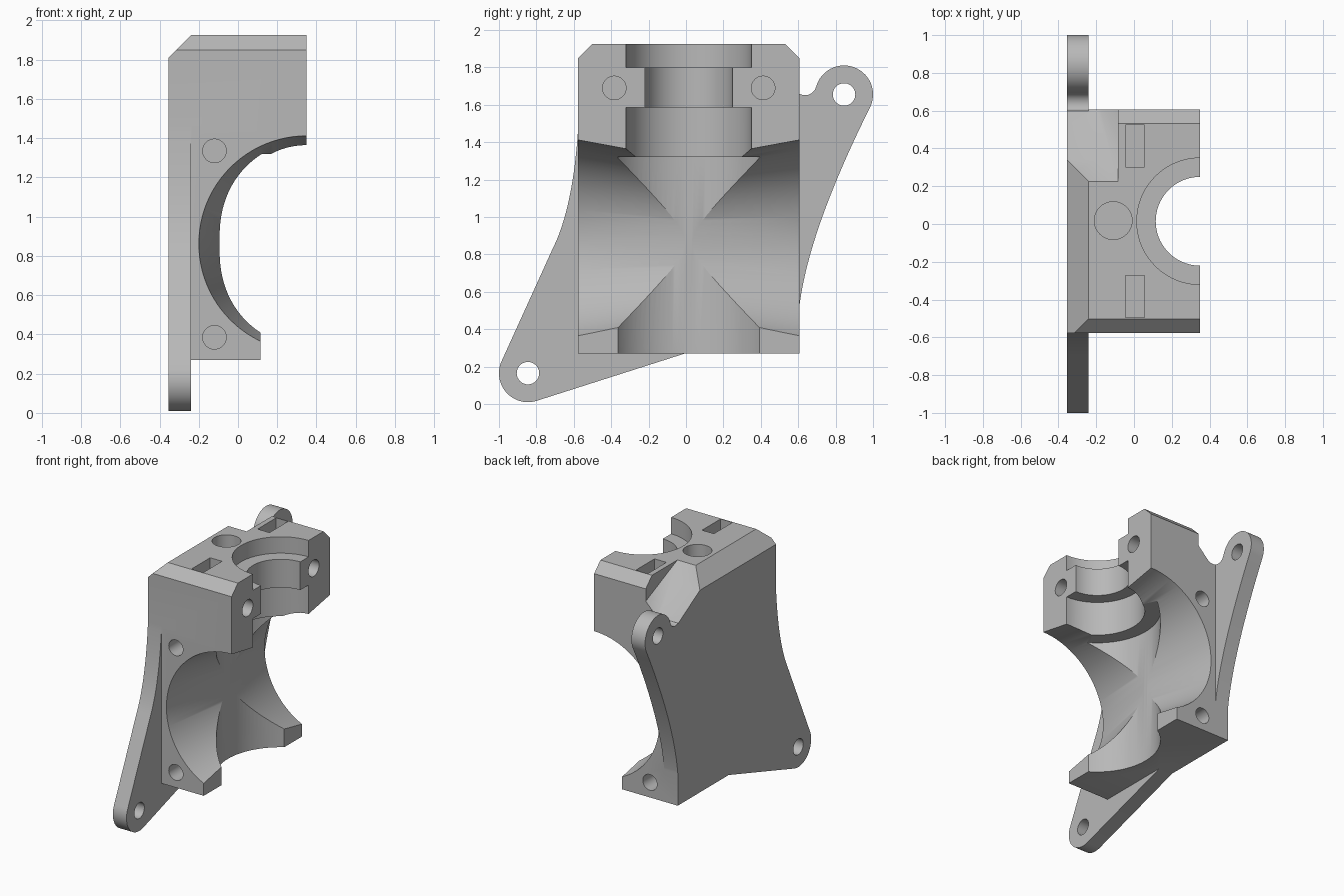
import bpy, bmesh
from math import radians, cos, sin, pi
from mathutils import Matrix, Vector

cube = bpy.data.objects.get("Cube")
if cube:
    bpy.data.objects.remove(cube, do_unlink=True)

grey = bpy.data.materials.new("plain_grey")
grey.use_nodes = True
grey.diffuse_color = (0.48, 0.48, 0.48, 1)
grey.node_tree.nodes["Principled BSDF"].inputs["Base Color"].default_value = (0.48, 0.48, 0.48, 1)

BACK, FRONT, TOP = -0.355, 0.35, 1.925      # body limits in x and z
MID, HALF = 0.0145, 0.5915                  # body centre and half width in y
BORE_Z = 0.862                              # height of the cross bore


def finish(name, bm):
    bmesh.ops.recalc_face_normals(bm, faces=bm.faces)
    mesh = bpy.data.meshes.new(name)
    bm.to_mesh(mesh)
    bm.free()
    mesh.materials.append(grey)
    obj = bpy.data.objects.new(name, mesh)
    bpy.context.collection.objects.link(obj)
    return obj


def prism(name, points, direction):
    """Extrude a closed 3D outline along a vector."""
    bm = bmesh.new()
    face = bm.faces.new([bm.verts.new(p) for p in points])
    new = bmesh.ops.extrude_face_region(bm, geom=[face])["geom"]
    moved = [v for v in new if isinstance(v, bmesh.types.BMVert)]
    bmesh.ops.translate(bm, verts=moved, vec=direction)
    return finish(name, bm)


def hull(name, points):
    bm = bmesh.new()
    for p in points:
        bm.verts.new(p)
    bmesh.ops.convex_hull(bm, input=bm.verts)
    return finish(name, bm)


def box(name, xs, ys, zs):
    return hull(name, [(x, y, z) for x in xs for y in ys for z in zs])


def lathe(name, profile, origin, axis):
    """Spin (radius, distance along axis) pairs about an axis."""
    axis, out = Vector(axis), Vector((1, 0, 0))
    bm = bmesh.new()
    verts = [bm.verts.new(Vector(origin) + out * r + axis * h) for r, h in profile]
    edges = [bm.edges.new(pair) for pair in zip(verts, verts[1:])]
    bmesh.ops.spin(bm, geom=verts + edges, cent=origin, axis=axis, angle=2 * pi, steps=96)
    bmesh.ops.remove_doubles(bm, verts=bm.verts, dist=0.0002)
    return finish(name, bm)


def rod(name, start, end, radius):
    """Cylinder between two points."""
    a, b = Vector(start), Vector(end)
    turn = (b - a).to_track_quat('Z', 'Y').to_matrix().to_4x4()
    bm = bmesh.new()
    bmesh.ops.create_cone(bm, cap_ends=True, segments=40, radius1=radius, radius2=radius,
                          depth=(b - a).length, matrix=Matrix.Translation((a + b) / 2) @ turn)
    return finish(name, bm)


def combine(target, other, operation):
    mod = target.modifiers.new("shape", 'BOOLEAN')
    mod.operation, mod.solver, mod.object = operation, 'EXACT', other
    bpy.context.view_layer.objects.active = target
    bpy.ops.object.modifier_apply(modifier=mod.name)
    bpy.data.objects.remove(other, do_unlink=True)


def arc(center, radius, start, end, steps):
    angles = [radians(start + (end - start) * i / steps) for i in range(steps + 1)]
    return [(center[0] + radius * cos(a), center[1] + radius * sin(a)) for a in angles]


def bend(a, b, c, steps=20):
    """Quadratic curve from a to c, pulled towards b."""
    a, b, c = Vector(a), Vector(b), Vector(c)
    ts = [i / steps for i in range(steps + 1)]
    return [tuple(a * (1 - t) ** 2 + b * 2 * t * (1 - t) + c * t * t) for t in ts]


# Main body: side profile with a short foot and a sloped top back edge
profile = [(BACK, 0.27), (0.115, 0.27), (0.115, BORE_Z), (FRONT, BORE_Z),
           (FRONT, TOP), (-0.24, TOP), (BACK, 1.81)]
body = prism("bracket_body", [(x, MID - HALF, z) for x, z in profile], (0, 2 * HALF, 0))

cutters = []

# Chamfers along both top side edges
for s in (-1, 1):
    section = [(HALF + 0.1, TOP - 0.175), (HALF - 0.175, TOP + 0.1), (HALF + 0.1, TOP + 0.1)]
    section[0] = (HALF + 0.1, TOP - 0.175)
    cutters.append(prism("edge_chamfer", [(-1, MID + s * y, z) for y, z in section], (2, 0, 0)))

# Waisted cross bore and stepped upright bore
waist, flare, reach = 0.441, 0.184, 0.75
wide = waist + flare * reach
cutters.append(lathe("cross_bore", [(0, -reach), (wide, -reach), (waist, 0), (wide, reach), (0, reach)],
                     (FRONT, MID, BORE_Z), (0, 1, 0)))
steps = [(0, 0.1), (0.445, 0.1), (0.445, 1.32), (0.335, 1.32), (0.335, 1.585),
         (0.235, 1.585), (0.235, 1.8), (0.335, 1.8), (0.335, 2.1), (0, 2.1)]
cutters.append(lathe("upright_bore", steps, (FRONT, MID, 0), (0, 0, 1)))

# Clamp screw holes, nut pockets and side screw holes
for s in (-1, 1):
    y = MID + s * 0.398
    cutters.append(rod("clamp_hole", (0.5, y, 1.69), (-0.12, y, 1.69), 0.063))
    cutters.append(box("nut_pocket", (-0.045, 0.055), (y - 0.112, y + 0.112), (1.58, 2.1)))
    for z in (0.385, 1.335):
        cutters.append(rod("side_hole", (-0.12, MID + s * 0.8, z), (-0.12, MID + s * 0.27, z), 0.06))

# Round socket in the top
cutters.append(rod("top_socket", (-0.11, 0.018, 2.1), (-0.11, 0.018, 1.6), 0.1))

# Sloped relief beside the upper lug
relief = []
for x, rise, y in ((-0.2, 0, 0.34), (-0.085, 0.115, 0.225)):
    for px in (x, -0.5):
        relief += [(px, y, 1.81 + rise), (px, 0.7, 1.599 + rise)]
relief += [(x, y, 2.2) for x in (-0.5, -0.085) for y in (0.225, 0.7)]
cutters.append(hull("lug_relief", relief))

for cutter in cutters:
    combine(body, cutter, 'DIFFERENCE')

# Mounting plate with two round lugs and curved edges
low, high, lug = (-0.845, 0.165), (0.845, 1.655), 0.155
lug_right = arc(high, lug, -25, 165, 28)
outline = [(0.0, 0.272), (0.5, 0.35)]
outline += bend((0.598, 0.40), (0.602, 0.82), lug_right[0])[:-1] + lug_right
outline += arc((0.637, 1.711), 0.06, -15, -120, 12)[1:]
outline += [(0.58, 1.655), (0.5, 1.6), (-0.4, 1.6)]
outline += bend((-0.574, 1.52), (-0.598, 1.06), (-0.713, 0.83))
outline += arc(low, lug, 154, 288, 24)
plate = prism("mounting_plate", [(BACK, y, z) for y, z in outline], (0.115, 0, 0))
for y, z in (low, high):
    combine(plate, rod("lug_hole", (-0.6, y, z), (0, y, z), 0.06), 'DIFFERENCE')
combine(body, plate, 'UNION')

# Smooth the round faces, keep the machined edges crisp
bpy.ops.object.select_all(action='DESELECT')
body.select_set(True)
bpy.context.view_layer.objects.active = body
bpy.ops.object.shade_smooth_by_angle(angle=radians(25))
